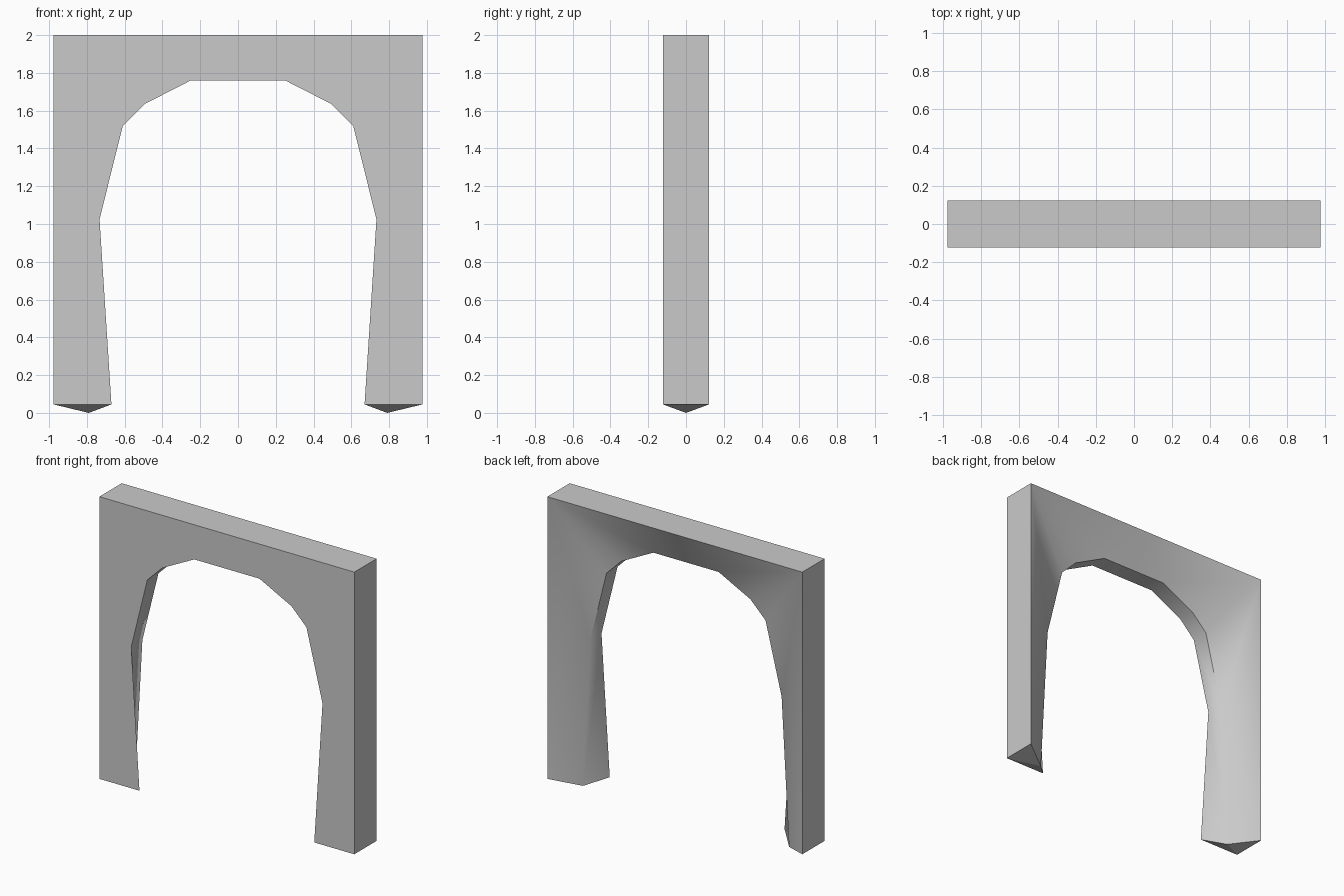
import bpy
import bmesh

cube = bpy.data.objects.get("Cube")
if cube:
    bpy.data.objects.remove(cube, do_unlink=True)

HALF_W, HALF_D, FOOT, TOP = 0.977, 0.122, 0.045, 2.0

# Half of the arched opening, from the crown down to the foot
ARCH = [(0, 1.76), (0.25, 1.76), (0.495, 1.635), (0.61, 1.52), (0.733, 1.025)]

stone = bpy.data.materials.new("plain_grey")
stone.use_nodes = True
colour = (0.59, 0.59, 0.59, 1)
stone.diffuse_color = colour
stone.node_tree.nodes["Principled BSDF"].inputs["Base Color"].default_value = colour

bm = bmesh.new()


def vert(x, y, z):
    return bm.verts.new((x, y, z))


def face(*verts, smooth=False):
    f = bm.faces.new(verts)
    f.smooth = smooth
    return f


# Opening edges: front rim, and inner rim on the middle plane
front = [vert(x, -HALF_D, z) for x, z in ARCH] + [vert(0.67, -HALF_D, FOOT)]
inner = [vert(x, 0, z) for x, z in ARCH] + [vert(0.79, 0, 0)]

# Outer frame corners
front_mid, back_mid = (vert(0, y, TOP) for y in (-HALF_D, HALF_D))
front_top, back_top = (vert(HALF_W, y, TOP) for y in (-HALF_D, HALF_D))
front_foot, back_foot = (vert(HALF_W, y, FOOT) for y in (-HALF_D, HALF_D))

# Flat front, top and side
face(front_mid, front[0], front[1], front_top)
for a, b in zip(front[1:-1], front[2:]):
    face(front_top, a, b)
face(front_top, front[-1], front_foot)
face(front_mid, front_top, back_top, back_mid)
face(front_top, front_foot, back_foot, back_top)

# Pointed underside of the foot
face(front[-1], inner[-1], front_foot)
face(front_foot, inner[-1], back_foot)

# Sloping back, blended from the frame to the opening
face(back_mid, back_top, inner[1], inner[0], smooth=True)
for a, b in zip(inner[1:-2], inner[2:-1]):
    face(back_top, b, a, smooth=True)
face(back_top, back_foot, inner[-2], smooth=True)
face(back_foot, inner[-1], inner[-2], smooth=True)

# Rim of the opening
for i in range(len(front) - 1):
    face(front[i], inner[i], inner[i + 1], front[i + 1], smooth=True)

# Keep the blend soft only inside the back and down the inside of the leg
bm.normal_update()
leg_edge = {inner[-1], inner[-2]}
for e in bm.edges:
    both_smooth = all(f.smooth for f in e.link_faces)
    on_rim = e.verts[0] in inner and e.verts[1] in inner
    if not both_smooth or (on_rim and set(e.verts) != leg_edge):
        e.smooth = False
    if all(abs(v.co.x) < 1e-5 for v in e.verts):
        e.smooth = True

# Mirror the half across the centre
mesh = bpy.data.meshes.new("archway")
bm.to_mesh(mesh)
bm.free()
mesh.materials.append(stone)
archway = bpy.data.objects.new("archway", mesh)
bpy.context.collection.objects.link(archway)
mirror = archway.modifiers.new("mirror", "MIRROR")
mirror.use_axis[0] = True
mirror.use_clip = True
